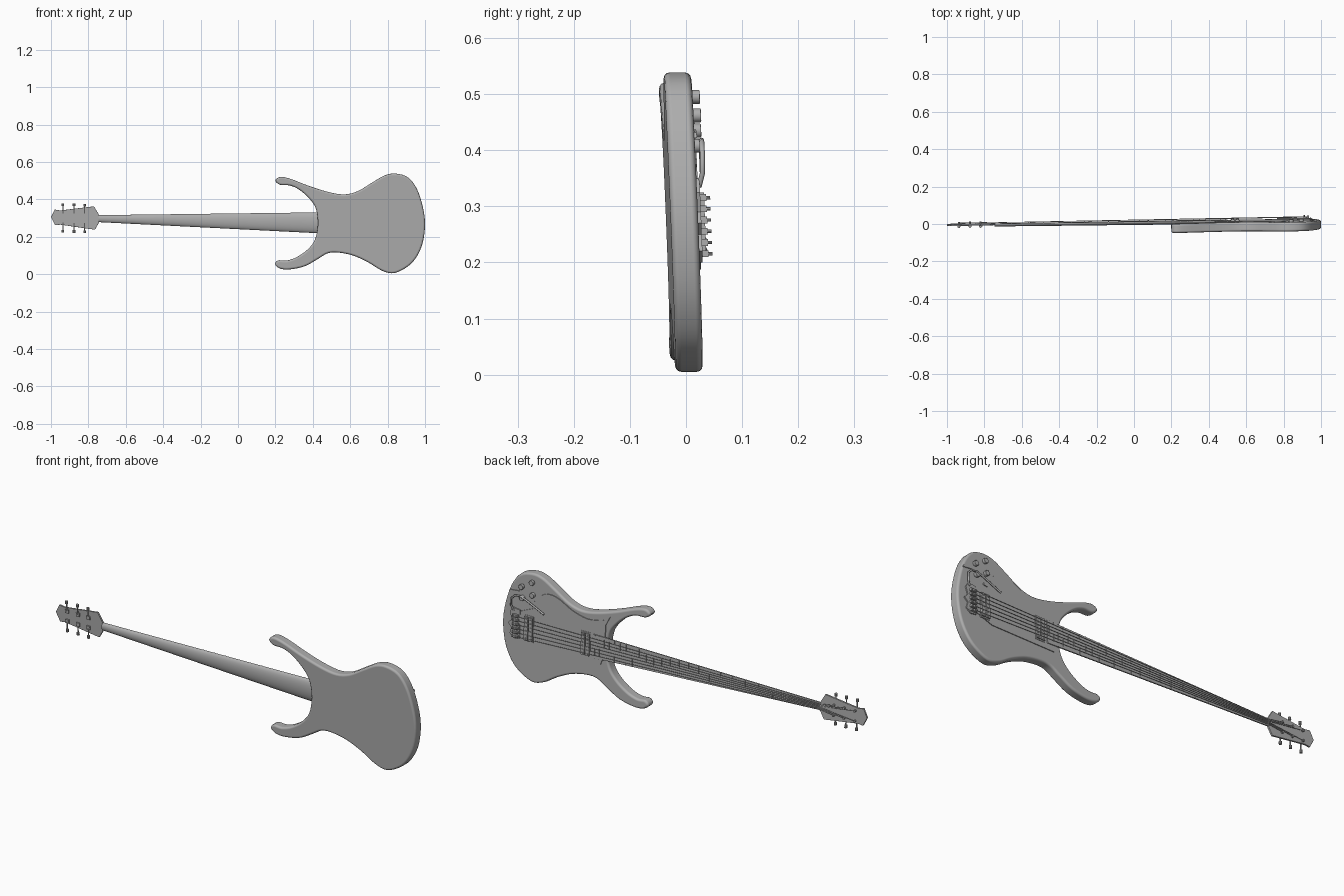
import bpy, bmesh, math
from mathutils import Vector

cube = bpy.data.objects.get("Cube")
if cube:
    bpy.data.objects.remove(cube, do_unlink=True)

grey = bpy.data.materials.new("plain grey")
grey.use_nodes = True
COLOUR = (0.42, 0.42, 0.42, 1)
grey.diffuse_color = COLOUR
grey.node_tree.nodes["Principled BSDF"].inputs["Base Color"].default_value = COLOUR


def lean(x, y, z):
    """The whole instrument leans slightly along its length and its height."""
    return Vector((x, y + 0.015 * x - 0.04 * (z - 0.27), z))


def axis(x):
    """Height of the neck centre line."""
    return 0.283 - 0.019 * x


def half_width(x):
    return 0.0185 + 0.0315 * (x + 0.75)


def finish(name, bm, bevel=0, segments=3, angle=35):
    for v in bm.verts:
        v.co = lean(*v.co)
    bmesh.ops.recalc_face_normals(bm, faces=bm.faces)
    mesh = bpy.data.meshes.new(name)
    bm.to_mesh(mesh)
    bm.free()
    mesh.materials.append(grey)
    ob = bpy.data.objects.new(name, mesh)
    bpy.context.collection.objects.link(ob)
    bpy.ops.object.select_all(action='DESELECT')
    ob.select_set(True)
    bpy.context.view_layer.objects.active = ob
    bpy.ops.object.shade_smooth_by_angle(angle=math.radians(angle))
    if bevel:
        mod = ob.modifiers.new("rounded_edge", 'BEVEL')
        mod.width, mod.segments = bevel, segments
        mod.use_clamp_overlap = False
        mod.limit_method = 'ANGLE'
        mod.angle_limit = math.radians(60)
        mod.harden_normals = True
    return ob


def smooth_loop(points, steps=4):
    """Closed Catmull-Rom curve through the points."""
    out, n = [], len(points)
    for i in range(n):
        a, b, c, d = (Vector(points[(i + k) % n]) for k in (-1, 0, 1, 2))
        for s in range(steps):
            t = s / steps
            out.append(0.5 * (2 * b + (c - a) * t + (2 * a - 5 * b + 4 * c - d) * t ** 2
                              + (3 * b - a - 3 * c + d) * t ** 3))
    return out


def add_prism(bm, outline, y0, y1):
    back = [bm.verts.new((x, y0, z)) for x, z in outline]
    front = [bm.verts.new((x, y1, z)) for x, z in outline]
    bm.faces.new(back)
    bm.faces.new(front[::-1])
    n = len(back)
    for i in range(n):
        j = (i + 1) % n
        bm.faces.new((back[i], front[i], front[j], back[j]))


def add_box(bm, x, z, w, h, y0, y1):
    add_prism(bm, [(x - w / 2, z - h / 2), (x + w / 2, z - h / 2),
                   (x + w / 2, z + h / 2), (x - w / 2, z + h / 2)], y0, y1)


def add_tube(bm, path, r, sides=8):
    """Round tube along a list of points, capped at both ends."""
    path = [Vector(p) for p in path]
    rings = []
    for i, p in enumerate(path):
        d = (path[min(i + 1, len(path) - 1)] - path[max(i - 1, 0)]).normalized()
        u = d.orthogonal().normalized() if abs(d.y) > 0.9 else d.cross((0, 1, 0)).normalized()
        w = d.cross(u)
        rings.append([bm.verts.new(p + r * (math.cos(t) * u + math.sin(t) * w))
                      for t in (math.tau * k / sides for k in range(sides))])
    for a, b in zip(rings, rings[1:]):
        for k in range(sides):
            m = (k + 1) % sides
            bm.faces.new((a[k], a[m], b[m], b[k]))
    bm.faces.new(rings[0][::-1])
    bm.faces.new(rings[-1])


# Body with two horns
body = [(.2, .5), (.225, .52), (.28, .51), (.385, .47), (.49, .438), (.57, .427), (.64, .444),
        (.717, .49), (.786, .529), (.845, .538), (.91, .517), (.957, .455), (.988, .36), (1, .267),
        (.988, .17), (.957, .096), (.91, .043), (.835, .006), (.77, .019), (.695, .064), (.615, .1),
        (.535, .116), (.48, .112), (.428, .082), (.358, .043), (.278, .026), (.225, .03),
        (.198, .053), (.215, .074), (.26, .073), (.315, .092), (.374, .134), (.412, .187),
        (.427, .267), (.417, .348), (.385, .4), (.33, .45), (.278, .474), (.225, .478)]
bm = bmesh.new()
add_prism(bm, smooth_loop(body), -0.042, 0.007)
finish("body", bm, bevel=0.011)

# Pickguard
guard = smooth_loop([(.83, .37), (.81, .42), (.765, .458), (.7, .455), (.615, .414), (.53, .395),
                     (.46, .412)], 5)[:30]
guard += [(.41, .44), (.435, .39), (.44, .24), (.46, .187), (.81, .187), (.9, .22), (.9, .34)]
bm = bmesh.new()
add_prism(bm, guard, 0.006, 0.011)
finish("pickguard", bm)

# Neck with rounded back and flat playing face
NUT, END, BRIDGE = -0.745, 0.5, 0.9
bm = bmesh.new()
rings = []
for s in range(9):
    x = NUT + (END - NUT) * s / 8
    w, deep = half_width(x), 0.012 + 0.006 * s / 8
    arc = [math.pi * k / 12 for k in range(13)]
    rings.append([bm.verts.new((x, 0.015 - 0.004 - deep * math.sin(t), axis(x) + w * math.cos(t)))
                  for t in arc]
                 + [bm.verts.new((x, 0.015, axis(x) + g * w)) for g in (-1, 1)])
for a, b in zip(rings, rings[1:]):
    for k in range(len(a)):
        m = (k + 1) % len(a)
        bm.faces.new((a[k], a[m], b[m], b[k]))
bm.faces.new(rings[0])
bm.faces.new(rings[-1])
finish("neck", bm)

# Frets and nut
bm = bmesh.new()
for n in range(1, 25):
    x = NUT + (BRIDGE - NUT) * (1 - 2 ** (-n / 12))
    add_box(bm, x, axis(x), 0.003, 2 * half_width(x), 0.0145, 0.0165)
add_box(bm, NUT, axis(NUT), 0.008, 2 * half_width(NUT), 0.01, 0.0185)
finish("frets_and_nut", bm)

# Headstock
head = [(-1, .305), (-.98, .346), (-.95, .341), (-.77, .363), (-.742, .316),
        (-.742, .278), (-.765, .238), (-.95, .265), (-.978, .262)]
bm = bmesh.new()
add_prism(bm, head, 0.007, 0.016)
finish("headstock", bm, bevel=0.001, segments=1)

# Tuners: string posts, shafts and keys on both edges
bm = bmesh.new()
posts = {}
for col, x in enumerate((-.936, -.877, -.82)):
    for side in (-1, 1):
        z = axis(x) + side * 0.025
        posts[col, side] = (x, z)
        add_tube(bm, [(x, .004, z), (x, .026, z)], 0.0055, 10)
        edge = axis(x) + side * 0.064
        add_tube(bm, [(x, .003, z), (x, .003, edge)], 0.003)
        add_tube(bm, [(x, .003, edge), (x, .003, edge + side * 0.014)], 0.007, 10)
        add_box(bm, x, z, 0.018, 0.018, 0.001, 0.008)
finish("tuners", bm)

# Strings run from the saddles over the nut to the posts
bm = bmesh.new()
tail = 0.92
for i in range(6):
    g = i - 2.5
    side = 1 if g > 0 else -1
    col = 2 - int(abs(g))
    px, pz = posts[2 - col, side]
    add_tube(bm, [(tail, .024, axis(tail) + g * .02), (NUT, .0195, axis(NUT) + g * .0055),
                  (px, .021, pz)], 0.0013, 6)
finish("strings", bm)

# Two pickups, each a pair of coils with pole pieces
bm = bmesh.new()
for x, w, top in ((.85, .115, .021), (.54, .108, .019)):
    add_box(bm, x, axis(x), 0.05, w + 0.012, 0.008, 0.013)
    for dx in (-.0125, .0125):
        add_box(bm, x + dx, axis(x), 0.02, w, 0.012, top)
        for i in range(6):
            z = axis(x) + (i - 2.5) * w / 6
            add_tube(bm, [(x + dx, .014, z), (x + dx, top + .002, z)], 0.004)
finish("pickups", bm)

# Bridge plate and saddles
bm = bmesh.new()
add_prism(bm, [(.9, .205), (.93, .2), (.955, .22), (.945, .25), (.965, .27), (.945, .29),
               (.955, .325), (.94, .35), (.9, .345)], 0.006, 0.013)
for i in range(6):
    z = axis(tail) + (i - 2.5) * 0.02
    add_box(bm, tail, z, 0.03, 0.012, 0.012, 0.024)
    for dx in (-.01, .01):
        add_tube(bm, [(tail + dx, .02, z), (tail + dx, .031, z)], 0.003)
finish("bridge", bm)

# Tremolo arm
bm = bmesh.new()
add_tube(bm, [(.935, .012, .335), (.945, .019, .36), (.945, .02, .395), (.925, .02, .415),
              (.895, .02, .418), (.86, .02, .405), (.765, .021, .362)], 0.0045)
finish("tremolo_arm", bm, angle=60)

# Control knobs
bm = bmesh.new()
for x, z in ((.895, .462), (.84, .495), (.835, .435), (.89, .408)):
    add_tube(bm, [(x, .006, z), (x, .021, z)], 0.0125, 16)
finish("control_knobs", bm, bevel=0.002, segments=2)

# Output socket plate
bm = bmesh.new()
add_prism(bm, [(.905, .437), (.912, .428), (.965, .422), (.962, .432)], 0.006, 0.011)
finish("socket_plate", bm)
